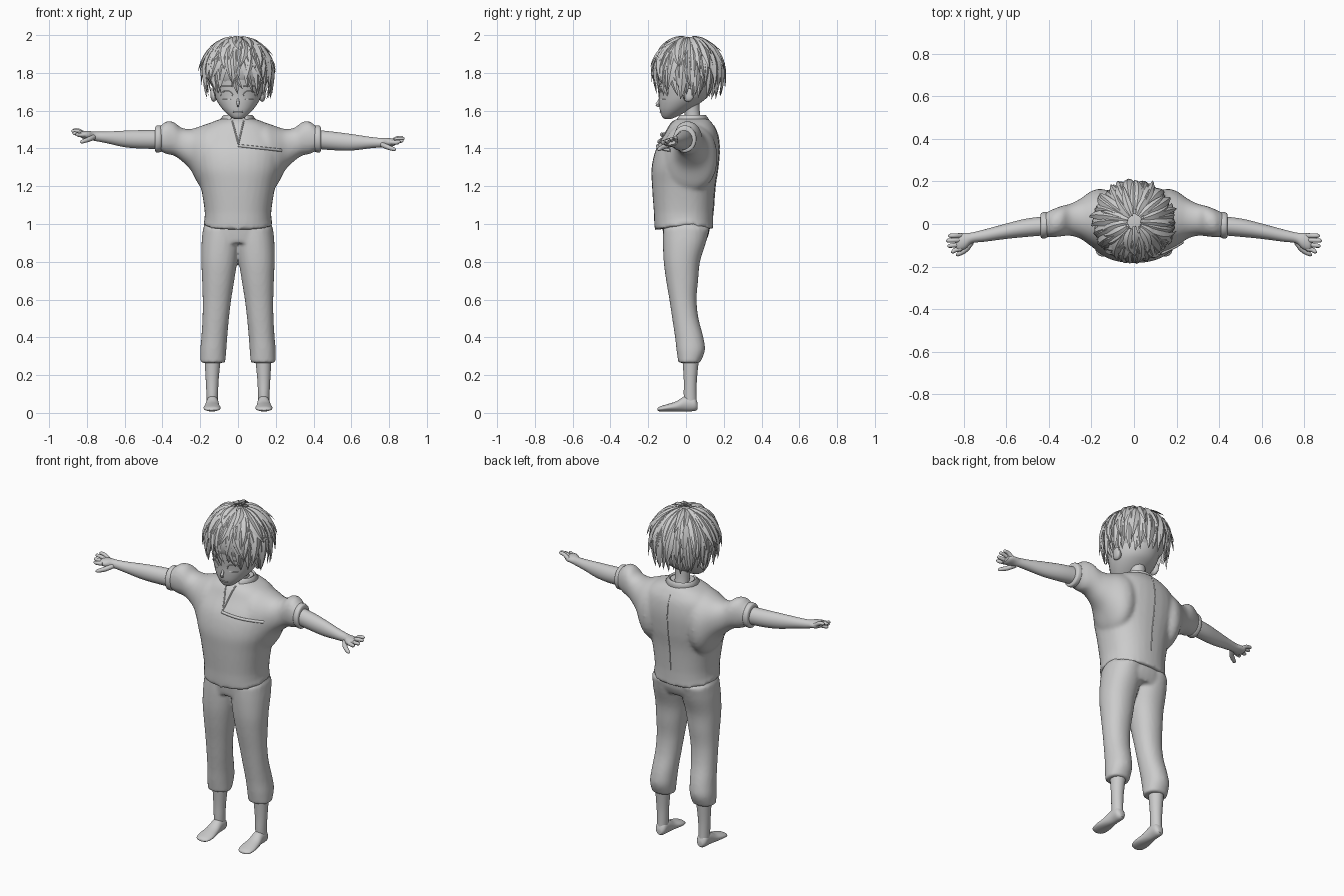
import bpy, bmesh, math, random
from mathutils import Vector
from mathutils.bvhtree import BVHTree

cube = bpy.data.objects.get("Cube")
if cube:
    bpy.data.objects.remove(cube, do_unlink=True)
rng = random.Random(7)

clay = bpy.data.materials.new("plain_grey")
clay.use_nodes = True
GREY = (0.6, 0.6, 0.6, 1)
clay.diffuse_color = GREY
for node in clay.node_tree.nodes:
    if node.type == "BSDF_PRINCIPLED":
        node.inputs["Base Color"].default_value = GREY


def finish(name, bm, angle=50):
    bmesh.ops.recalc_face_normals(bm, faces=bm.faces)
    me = bpy.data.meshes.new(name)
    bm.to_mesh(me)
    bm.free()
    me.materials.append(clay)
    ob = bpy.data.objects.new(name, me)
    bpy.context.collection.objects.link(ob)
    select(ob)
    bpy.ops.object.shade_smooth_by_angle(angle=math.radians(angle))
    return ob


def select(*obs):
    bpy.ops.object.select_all(action="DESELECT")
    for ob in obs:
        ob.select_set(True)
    bpy.context.view_layer.objects.active = obs[0]


def skin_rings(bm, rings):
    """Bridge closed rings of points and cap both ends."""
    vs = [[bm.verts.new(p) for p in r] for r in rings]
    n = len(vs[0])
    for a, b in zip(vs, vs[1:]):
        for i in range(n):
            j = (i + 1) % n
            bm.faces.new((a[i], a[j], b[j], b[i]))
    bm.faces.new(vs[0])
    bm.faces.new(vs[-1])


def spline(keys, steps):
    """Catmull-Rom through tuples of numbers."""
    out = []
    for i in range(len(keys) - 1):
        quad = zip(keys[max(i - 1, 0)], keys[i], keys[i + 1], keys[min(i + 2, len(keys) - 1)])
        quad = list(quad)
        for s in range(steps):
            t = s / steps
            out.append([b + t * (c - a) / 2 + t * t * (a - 2.5 * b + 2 * c - d / 2)
                        + t ** 3 * (1.5 * (b - c) + (d - a) / 2) for a, b, c, d in quad])
    return out + [list(keys[-1])]


def loft(name, axis, secs, side=1, power=1.0, warp=None, n=32):
    """Sections: position on axis, then low/high bounds on the other two axes."""
    others = [k for k in range(3) if k != axis]
    rings = []
    for pos, lo1, hi1, lo2, hi2 in spline(secs, 4):
        ring = []
        for i in range(n):
            a = math.tau * i / n
            c, s = (math.copysign(abs(f) ** power, f) for f in (math.cos(a), math.sin(a)))
            p = Vector()
            p[axis] = pos
            p[others[0]] = (lo1 + hi1) / 2 + c * (hi1 - lo1) / 2
            p[others[1]] = (lo2 + hi2) / 2 + s * (hi2 - lo2) / 2
            p.x *= side
            ring.append(warp(p) if warp else p)
        rings.append(ring)
    bm = bmesh.new()
    skin_rings(bm, rings)
    return finish(name, bm)


def tube(name, keys, side=1, n=10):
    """Keys: x, y, z, radius."""
    pts = spline(keys, 3)
    rings = []
    for i, (x, y, z, r) in enumerate(pts):
        d = Vector(pts[min(i + 1, len(pts) - 1)][:3]) - Vector(pts[max(i - 1, 0)][:3])
        q = d.to_track_quat("Z", "Y")
        ring = [Vector((x, y, z)) + q @ Vector((r * math.cos(math.tau * k / n), r * math.sin(math.tau * k / n), 0))
                for k in range(n)]
        rings.append([Vector((p.x * side, p.y, p.z)) for p in ring])
    bm = bmesh.new()
    skin_rings(bm, rings)
    return finish(name, bm)


def fuse(name, obs, voxel, smooth):
    """Join overlapping volumes into one soft skin."""
    select(*obs)
    bpy.ops.object.join()
    ob = bpy.context.object
    ob.name = name
    m = ob.modifiers.new("fuse", "REMESH")
    m.mode, m.voxel_size, m.use_smooth_shade = "VOXEL", voxel, True
    m2 = ob.modifiers.new("soften", "SMOOTH")
    m2.iterations = smooth
    for mod in (m, m2):
        bpy.ops.object.modifier_apply(modifier=mod.name)
    bpy.ops.object.shade_smooth_by_angle(angle=math.radians(50))
    return ob


def surface_y(ob):
    bm = bmesh.new()
    bm.from_mesh(ob.data)
    tree = BVHTree.FromBMesh(bm)
    bm.free()

    def hit(x, z, facing=-1):
        loc = tree.ray_cast(Vector((x, facing, z)), Vector((0, -facing, 0)))[0]
        return loc.y if loc else 0
    return hit


# Shirt: torso and puffed sleeves
def hem(p):
    if p.z < 1.04:
        p.z -= 0.2 * abs(p.y)
    return p


torso = loft("torso", 2, [
    (1.0, -.185, .185, -.165, .145), (1.06, -.176, .176, -.17, .145), (1.2, -.198, .198, -.18, .155),
    (1.3, -.226, .226, -.182, .17), (1.4, -.235, .235, -.158, .177), (1.48, -.21, .21, -.11, .167),
    (1.525, -.165, .165, -.085, .145), (1.55, -.11, .11, -.06, .125), (1.562, -.07, .07, -.04, .105)],
    power=.88, warp=hem)
shirt_parts = [torso]
for side in (1, -1):
    shirt_parts.append(loft("sleeve", 0, [
        (.08, -.1, .14, 1.2, 1.55), (.15, -.125, .165, 1.17, 1.535), (.2, -.105, .155, 1.195, 1.518),
        (.25, -.07, .12, 1.285, 1.503), (.3, -.055, .095, 1.335, 1.51), (.34, -.058, .085, 1.362, 1.54),
        (.38, -.062, .07, 1.37, 1.543), (.41, -.06, .055, 1.385, 1.52), (.43, -.06, .05, 1.388, 1.512)], side, .92))
    loft("sleeve_cuff", 0, [(.405, -.06, .05, 1.385, 1.517), (.415, -.067, .056, 1.38, 1.522),
                            (.435, -.066, .052, 1.38, 1.518), (.44, -.05, .04, 1.4, 1.5)], side)
shirt = fuse("shirt", shirt_parts, .011, 5)
chest = surface_y(shirt)


def seam(name, path, radius, facing=-1):
    tube(name, [(x, chest(x, z, facing), z, radius) for x, z in path], n=8)


seam("chest_flap_edge", [(k * .023, 1.415 - .0025 * k) for k in range(11)], .008)
seam("placket_left", [(.03 - .0035 * k, 1.545 - .015 * k) for k in range(9)], .004)
seam("placket_right", [(-.03 + .004 * k, 1.545 - .015 * k) for k in range(9)], .004)
seam("back_seam", [(0, 1.52 - .05 * k) for k in range(10)], .003, 1)

# Folded collar with two front points
bm = bmesh.new()
rows = []
for i in range(29):
    a = math.radians(-155 + 310 * i / 28)
    tip = max(0, abs(a) - 1.9) / .8
    row = []
    for f, z in ((1, 1.572), (1.15, 1.578), (1.45 + .3 * tip, 1.552 - .022 * tip)):
        row.append(bm.verts.new((.066 * f * math.sin(a), .033 + .062 * f * math.cos(a), z)))
    rows.append(row)
for r, s in zip(rows, rows[1:]):
    for k in range(2):
        bm.faces.new((r[k], r[k + 1], s[k + 1], s[k]))
collar = finish("collar", bm)
collar.modifiers.new("thickness", "SOLIDIFY").thickness = .008

# Trousers
legs = [loft("hips", 2, [(.9, -.19, .19, -.115, .1), (.95, -.187, .187, -.122, .122),
                         (1.04, -.168, .168, -.13, .13)], power=.9)]
for side in (1, -1):
    legs.append(loft("trouser_leg", 2, [
        (.265, .068, .198, -.04, .075), (.33, .062, .2, -.05, .1), (.4, .057, .194, -.058, .092),
        (.5, .048, .188, -.073, .066), (.6, .036, .187, -.088, .056), (.7, .02, .19, -.105, .064),
        (.8, .004, .194, -.118, .074), (.9, -.01, .193, -.122, .105), (.98, -.01, .185, -.12, .125)], side, .93))
    # Bare shin and foot
    loft("shin", 2, [(.04, .108, .165, -.01, .058), (.1, .106, .167, -.012, .056), (.18, .102, .171, -.012, .058),
                     (.3, .09, .178, -.02, .07)], side)
    loft("foot", 1, [(.062, .12, .15, .02, .05), (.045, .105, .166, .01, .085), (0, .103, .168, .008, .092),
                     (-.05, .098, .176, .008, .062), (-.1, .092, .182, .008, .046), (-.138, .1, .176, .008, .034),
                     (-.152, .122, .155, .013, .024)], side)
fuse("trousers", legs, .01, 3)

# Arms and hands
for side in (1, -1):
    def raise_arm(p, s=side):
        p.z += -s * .05 * max(0, abs(p.x) - .42)
        return p
    loft("arm", 0, [(.38, -.05, .04, 1.4, 1.5), (.5, -.06, .026, 1.395, 1.493), (.6, -.07, .002, 1.398, 1.485),
                    (.7, -.083, -.025, 1.415, 1.475), (.76, -.09, -.04, 1.423, 1.472),
                    (.79, -.115, -.042, 1.428, 1.474), (.82, -.125, -.045, 1.432, 1.472),
                    (.835, -.115, -.055, 1.44, 1.465)], side, warp=raise_arm)
    lift = -side * .02
    for k, (x, y, z) in enumerate([(.873, -.055, 1.478), (.882, -.078, 1.472), (.876, -.103, 1.46), (.86, -.13, 1.455)]):
        root = -.055 - .02 * k
        tube("finger", [(.81, root, 1.453 + lift, .012), (.84, (root + y) / 2, z - .004 + lift, .011),
                        (x - .008, y, z + lift, .009), (x, y, z + lift, .003)], side)
    tube("thumb", [(.765, -.085, 1.44 + lift, .014), (.79, -.12, 1.428 + lift, .013),
                   (.825, -.142, 1.416 + lift, .01), (.835, -.147, 1.412 + lift, .003)], side)

# Head and neck
tube("neck", [(0, .045, 1.5, .05), (0, .035, 1.57, .04), (0, .025, 1.66, .046)], n=20)
head = loft("head", 2, [
    (1.556, -.018, .018, -.112, -.08), (1.568, -.04, .04, -.126, -.05), (1.6, -.075, .075, -.138, .01),
    (1.64, -.105, .105, -.143, .075), (1.68, -.124, .124, -.145, .12), (1.74, -.138, .138, -.152, .145),
    (1.82, -.145, .145, -.155, .15), (1.9, -.12, .12, -.13, .125), (1.945, -.04, .04, -.05, .05)])
face = surface_y(head)
tube("nose", [(0, -.136, 1.67, .004), (0, -.149, 1.64, .008), (0, -.156, 1.63, .007), (0, -.14, 1.622, .004)])
tube("mouth", [(x, face(x, 1.592) - .001, 1.592 + x * x * 4, .003) for x in (-.025, -.012, 0, .012, .025)])
for side in (1, -1):
    lid = []
    for k in range(13):
        a = math.pi * k / 12
        x, z = .06 + .032 * math.cos(a), 1.678 + .027 * math.sin(a)
        lid.append((x, face(x, z), z, .003))
    tube("upper_eyelid", lid, side, 6)
    tube("lower_eyelid", [(x, face(x, 1.66), 1.66, .002) for x in (.038, .05, .065, .08)], side, 6)
    tube("eyebrow", [(x, face(x, 1.73), 1.73, .004) for x in (.03, .05, .07, .09)], side, 6)
    loft("ear", 0, [(.112, -.005, .03, 1.66, 1.7), (.128, -.018, .04, 1.647, 1.712),
                    (.14, -.008, .042, 1.655, 1.718), (.145, .01, .035, 1.67, 1.71)], side, n=16)

# Hair: under-cap and layered pointed locks
bm = bmesh.new()
bmesh.ops.create_uvsphere(bm, u_segments=28, v_segments=16, radius=1)
for v in bm.verts:
    v.co = Vector((v.co.x * .172, v.co.y * .172 + .004, v.co.z * .148 + 1.82))
finish("hair_cap", bm)


def lock(bm, azimuth, start, end_z, scale, width, twist, flick):
    path = []
    last = math.acos(max(-1, (end_z - 1.8) / (.178 * scale)))
    for k in range(10):
        t = k / 9
        phi = start + (last - start) * t
        a = azimuth + twist * t * t
        r = math.sin(phi) if phi < math.pi / 2 else 1 - .2 * math.cos(phi) ** 2
        r = (r + flick * t ** 3) * scale
        path.append((Vector((.183 * r * math.cos(a), .012 + .186 * r * math.sin(a), 1.8 + .178 * scale * math.cos(phi))), t))
    rings = []
    for k, (p, t) in enumerate(path):
        d = (path[min(k + 1, 9)][0] - path[max(k - 1, 0)][0]).normalized()
        out = (p - Vector((0, .01, 1.78))).normalized()
        across = d.cross(out).normalized()
        w = width * min(1, .35 + 2.2 * t) * (1 - t ** 3) + .0006
        rings.append([p + across * w, p + out * w * .45, p - across * w, p - out * w * .25])
    skin_rings(bm, rings)


for name, count, start, length, scale, width in [
        ("long_locks", 44, .5, 1.675, .98, .026), ("middle_locks", 36, .3, 1.73, 1.02, .026),
        ("upper_locks", 26, .15, 1.81, 1.05, .024), ("crown_tufts", 14, .1, 1.9, 1.08, .02)]:
    bm = bmesh.new()
    for i in range(count):
        a = math.tau * (i + rng.uniform(-.4, .4)) / count
        front = max(0, -math.sin(a))
        wild = .35 + .65 * front
        lock(bm, a, start + rng.uniform(0, .15), length + .03 * front ** 4 + rng.uniform(-.022, .025),
             scale + rng.uniform(-.02, .015), width * rng.uniform(.75, 1.2),
             rng.uniform(-.5, .5) * wild, rng.uniform(-.06, .1) * (1 - .5 * front))
    finish(name, bm, 35)
